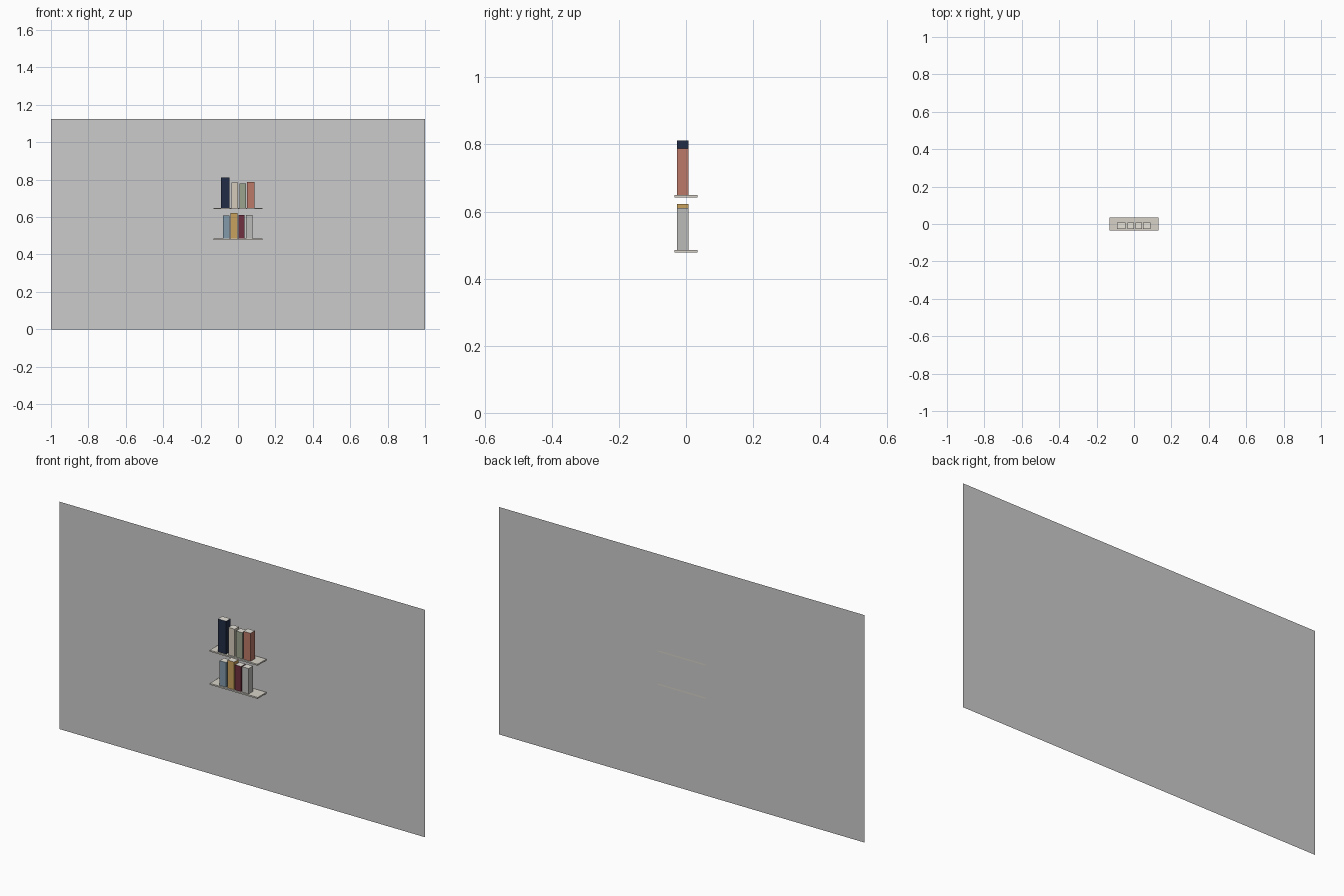
import bpy, bmesh

if "Cube" in bpy.data.objects:
    bpy.data.objects.remove(bpy.data.objects["Cube"])


def material(name, rgb):
    m = bpy.data.materials.new(name)
    m.diffuse_color = (*rgb, 1)
    m.use_nodes = True
    m.node_tree.nodes["Principled BSDF"].inputs["Base Color"].default_value = m.diffuse_color
    return m


def box(name, x0, x1, y0, y1, z0, z1, mats):
    bm = bmesh.new()
    bmesh.ops.create_cube(bm, size=1)
    for v in bm.verts:
        v.co.x = x0 if v.co.x < 0 else x1
        v.co.y = y0 if v.co.y < 0 else y1
        v.co.z = z0 if v.co.z < 0 else z1
    bm.normal_update()
    # second material covers the page edges: top, bottom and back
    if len(mats) > 1:
        for f in bm.faces:
            f.material_index = int(abs(f.normal.z) > 0.5 or f.normal.y > 0.5)
    me = bpy.data.meshes.new(name)
    bm.to_mesh(me)
    bm.free()
    ob = bpy.data.objects.new(name, me)
    bpy.context.collection.objects.link(ob)
    for m in mats:
        me.materials.append(m)
    return ob


D = 0.034          # half the shelf depth
W, H = 2.0, 1.125  # wall size

# Wall: a single flat sheet behind the shelves
wall_mesh = bpy.data.meshes.new("wall")
wall_mesh.from_pydata([(-W/2, D, 0), (W/2, D, 0), (W/2, D, H), (-W/2, D, H)], [], [(0, 1, 2, 3)])
bpy.context.collection.objects.link(bpy.data.objects.new("wall", wall_mesh))

shelf_mat = material("shelf_board", (0.68, 0.65, 0.58))
page_mat = material("pages", (0.80, 0.77, 0.70))

# Books per shelf: name, left, right, top, cover colour
shelves = [
    ("upper", 0.642, 0.649, [
        ("navy", -0.091, -0.046, 0.812, (0.015, 0.025, 0.06)),
        ("cream", -0.034, 0.001, 0.785, (0.66, 0.60, 0.50)),
        ("green", 0.008, 0.043, 0.779, (0.33, 0.37, 0.27)),
        ("red", 0.049, 0.087, 0.788, (0.50, 0.19, 0.14)),
    ]),
    ("lower", 0.478, 0.485, [
        ("blue", -0.081, -0.046, 0.608, (0.22, 0.32, 0.40)),
        ("gold", -0.039, -0.002, 0.622, (0.58, 0.36, 0.11)),
        ("maroon", 0.003, 0.036, 0.610, (0.16, 0.03, 0.05)),
        ("grey", 0.042, 0.077, 0.611, (0.50, 0.50, 0.48)),
    ]),
]

# Shelf boards and the books standing on them
for level, z0, z1, books in shelves:
    box(level + "_shelf", -0.131, 0.131, -D, D, z0, z1, [shelf_mat])
    for colour, x0, x1, top, rgb in books:
        cover = material(colour + "_cover", rgb)
        box(colour + "_book", x0, x1, -0.027, 0.007, z1, top, [cover, page_mat])
